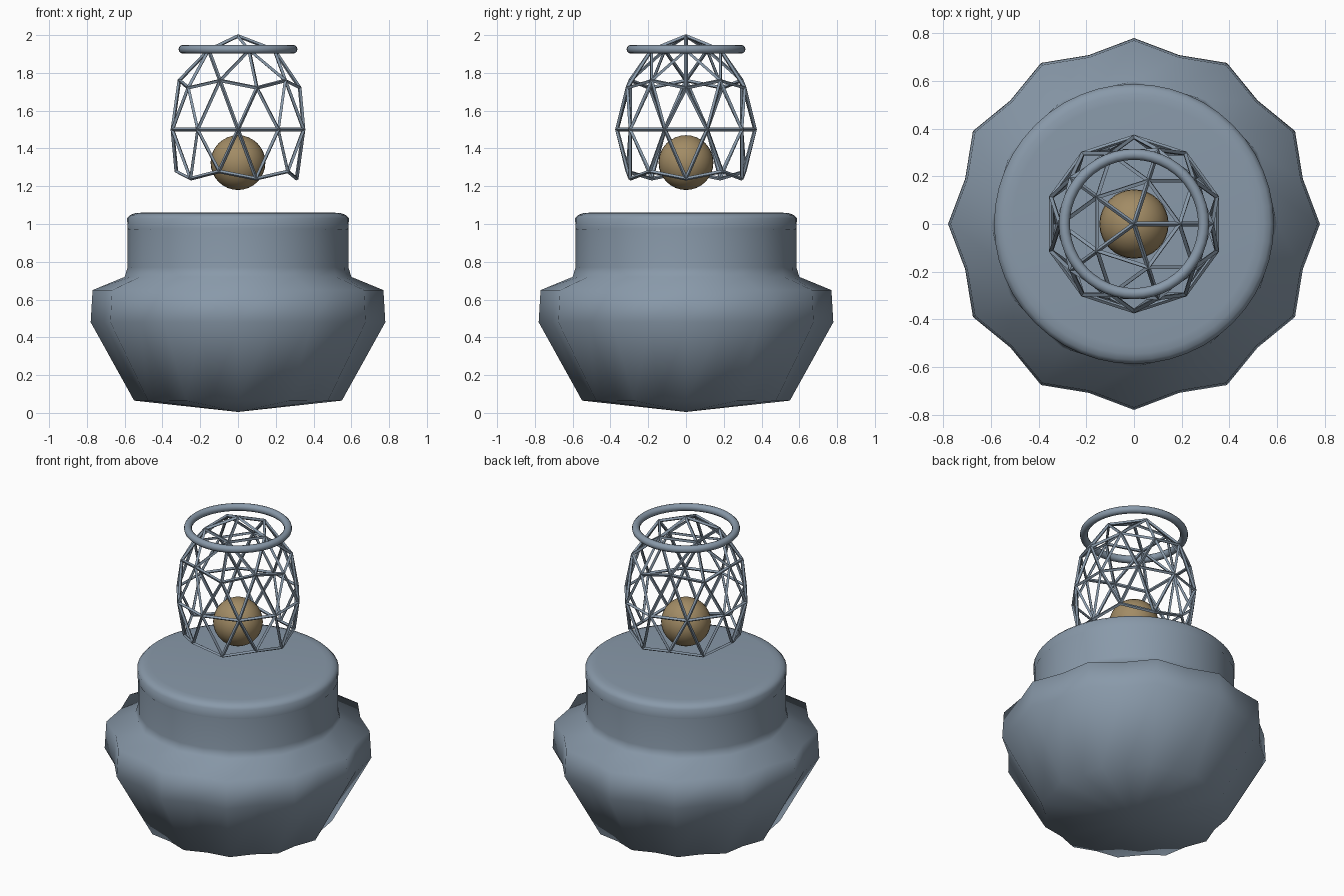
import bpy, bmesh, math

cube = bpy.data.objects.get("Cube")
if cube:
    bpy.data.objects.remove(cube, do_unlink=True)


def material(name, rgb):
    mat = bpy.data.materials.new(name)
    mat.use_nodes = True
    colour = (*rgb, 1)
    mat.diffuse_color = colour
    mat.node_tree.nodes["Principled BSDF"].inputs["Base Color"].default_value = colour
    return mat


steel = material("blue grey steel", (0.25, 0.32, 0.40))
brass = material("dull brass", (0.36, 0.26, 0.13))


def add_object(name, bm, mat, angle=None):
    """Turn a bmesh into a named object, smooth up to the given angle."""
    bmesh.ops.recalc_face_normals(bm, faces=bm.faces)
    mesh = bpy.data.meshes.new(name)
    bm.to_mesh(mesh)
    bm.free()
    mesh.materials.append(mat)
    obj = bpy.data.objects.new(name, mesh)
    bpy.context.collection.objects.link(obj)
    if angle:
        bpy.ops.object.select_all(action="DESELECT")
        obj.select_set(True)
        bpy.context.view_layer.objects.active = obj
        bpy.ops.object.shade_smooth_by_angle(angle=math.radians(angle))
    return obj


def lathe(profile, sides, bottom=None, top=None):
    """Rings of (radius, height, groove); odd columns are scaled by groove."""
    bm = bmesh.new()
    rings = []
    for radius, z, groove in profile:
        ring = []
        for i in range(sides):
            a = math.tau * i / sides
            r = radius * (groove if i % 2 else 1)
            ring.append(bm.verts.new((r * math.cos(a), r * math.sin(a), z)))
        rings.append(ring)
    for low, high in zip(rings, rings[1:]):
        for i in range(sides):
            j = (i + 1) % sides
            bm.faces.new((low[i], low[j], high[j], high[i]))
    for ring, z in ((rings[0], bottom), (rings[-1], top)):
        if z is not None:
            tip = bm.verts.new((0, 0, z))
            for i in range(sides):
                bm.faces.new((ring[i], ring[(i + 1) % sides], tip))
    return bm


# Fluted pot with twelve lobes and a round neck
pot = [(0.55, 0.065, 0.94), (0.78, 0.48, 0.94), (0.77, 0.65, 0.94),
       (0.60, 0.72, 0.98), (0.585, 0.77, 1), (0.585, 1.0, 1)]
add_object("fluted_pot", lathe(pot, 24, bottom=0.005), steel, 100)

# Rounded lid closing the neck
lid = [(0.585, 0.97, 1), (0.587, 1.03, 1), (0.57, 1.048, 1),
       (0.545, 1.057, 1), (0.51, 1.06, 1)]
add_object("lid", lathe(lid, 48, top=1.06), steel, 60)

# Open wire cage: the upper part of a stretched geodesic sphere
bm = bmesh.new()
bmesh.ops.create_icosphere(bm, subdivisions=2, radius=1)
bmesh.ops.delete(bm, geom=[v for v in bm.verts if v.co.z < -0.6], context="VERTS")
for v in bm.verts:
    v.co = (v.co.x * 0.365, v.co.y * 0.365, v.co.z * 0.495 + 1.5)
cage = add_object("wire_cage", bm, steel)
wire = cage.modifiers.new("struts", "WIREFRAME")
wire.thickness = 0.02
wire.offset = 0
wire.use_boundary = True

# Ball hanging inside the cage
bm = bmesh.new()
bmesh.ops.create_uvsphere(bm, u_segments=32, v_segments=16, radius=0.145)
bmesh.ops.translate(bm, vec=(0, 0, 1.325), verts=bm.verts)
add_object("ball", bm, brass, 60)

# Ring around the top of the cage
bpy.ops.mesh.primitive_torus_add(major_radius=0.292, minor_radius=0.023,
                                 major_segments=48, minor_segments=12,
                                 location=(0, 0, 1.925))
ring = bpy.context.object
ring.name = "top_ring"
ring.data.materials.append(steel)
bpy.ops.object.shade_smooth_by_angle(angle=math.radians(60))
